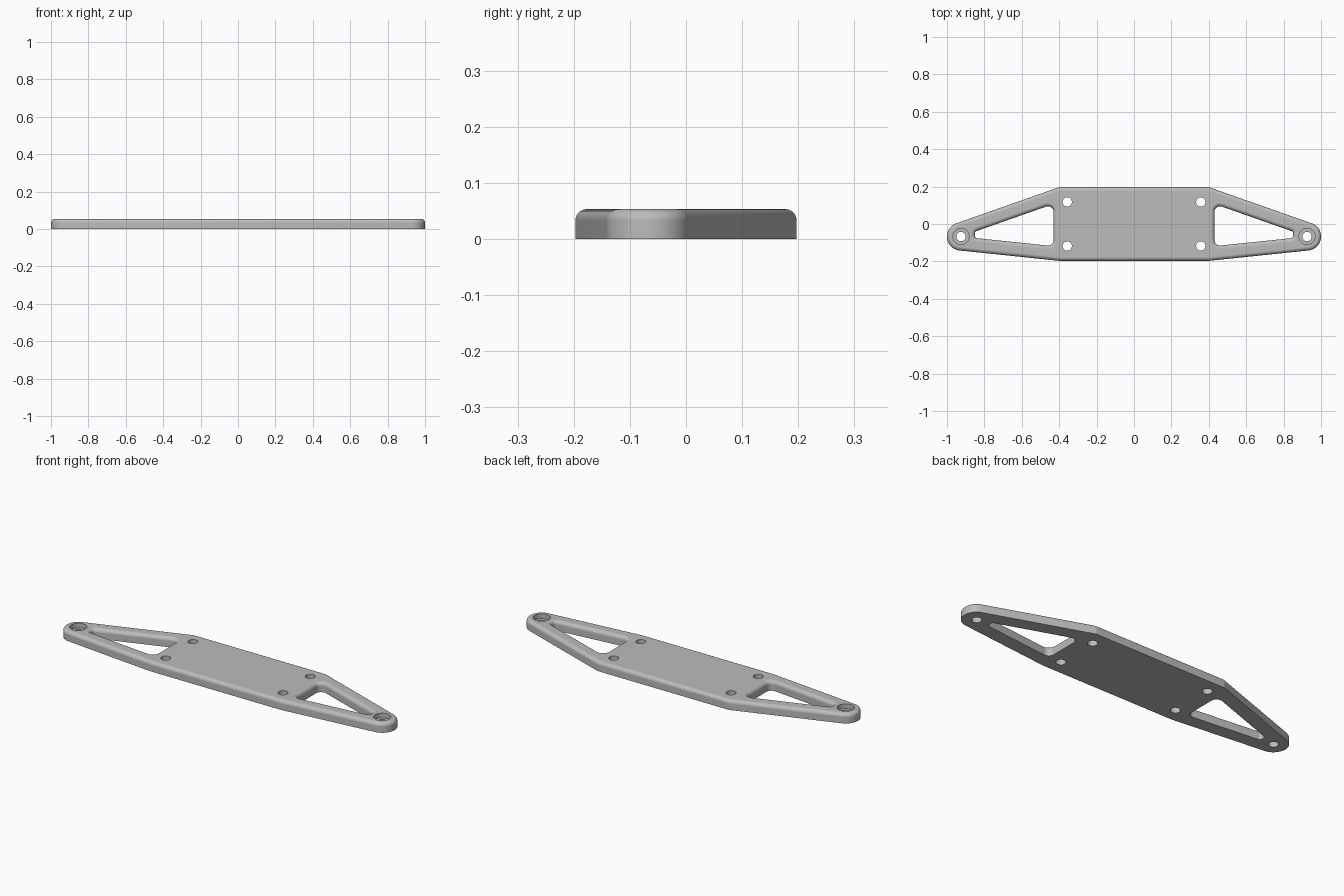
import bpy, bmesh, math
from mathutils import Vector

cube = bpy.data.objects.get("Cube")
if cube:
    bpy.data.objects.remove(cube)

THICK, FILLET = 0.053, 0.02
HALF_X, HALF_Y = 0.4, 0.197
END, END_R = Vector((0.925, -0.067)), 0.075


def polar(angle, r=1.0):
    return Vector((math.cos(angle), math.sin(angle)))* r


def arc(centre, r, a, b, steps):
    return [centre + polar(a + (b - a) * i / steps, r) for i in range(steps + 1)]


def circle(x, y, r, steps=40):
    return arc(Vector((x, y)), r, 0, 2 * math.pi, steps)[:-1]


def mirror(loop):
    return [Vector((-p.x, p.y)) for p in reversed(loop)]


def rounded(corners, radii, steps=8):
    """Counter-clockwise convex polygon with rounded corners."""
    out = []
    for i, p in enumerate(corners):
        u = (corners[i - 1] - p).normalized()
        v = (corners[(i + 1) % len(corners)] - p).normalized()
        half = u.angle(v) / 2
        c = p + (u + v).normalized() * radii[i] / math.sin(half)
        start = math.atan2(-u.x, u.y)
        start = math.atan2(*reversed((p + u * radii[i] / math.tan(half) - c)))
        out += arc(c, radii[i], start, start + math.pi - 2 * half, steps)
    return out


def inset(loop, d):
    """Move every edge of a counter-clockwise loop inward by d."""
    out = []
    for i, p in enumerate(loop):
        e1 = (p - loop[i - 1]).normalized()
        e2 = (loop[(i + 1) % len(loop)] - p).normalized()
        n1, n2 = Vector((-e1.y, e1.x)), Vector((-e2.y, e2.x))
        out.append(p + (n1 + n2) * d / (1 + n1.dot(n2)))
    return out


def wall(bm, loop, profile):
    """Stack insets of a loop; return bottom and top edges."""
    rings = [[bm.verts.new((p.x, p.y, z)) for p in inset(loop, d)] for d, z in profile]
    n = len(loop)
    for low, high in zip(rings, rings[1:]):
        for i in range(n):
            j = (i + 1) % n
            bm.faces.new((low[i], low[j], high[j], high[i]))
    return [[bm.edges.get((r[i], r[(i + 1) % n])) for i in range(n)]
            for r in (rings[0], rings[-1])]


# Outline: central rectangle joined by tangents to a round at each end
def tangent(corner, side):
    d = corner - END
    return math.atan2(d.y, d.x) % (2 * math.pi) - side * math.acos(END_R / d.length)


upper, lower = Vector((HALF_X, HALF_Y)), Vector((HALF_X, -HALF_Y))
a_up = tangent(upper, 1)
a_low = tangent(lower, -1) - 2 * math.pi
right_side = [lower] + arc(END, END_R, a_low, a_up, 28) + [upper]
outline = right_side + mirror(right_side)

# Window: bounded by lines parallel to the tapered edges
dir_up = Vector((-math.sin(a_up), math.cos(a_up)))
dir_low = Vector((math.sin(a_low), -math.cos(a_low)))


def on_line(direction, x):
    return END + direction * ((x - END.x) / direction.x)


window = rounded([on_line(dir_low, 0.43), on_line(dir_low, 0.85),
                  on_line(dir_up, 0.85), on_line(dir_up, 0.43)],
                 [0.03, 0.012, 0.012, 0.03])

# Vertical profiles as (inset, height)
curve = [(FILLET * (1 - math.cos(t)), THICK - FILLET + FILLET * math.sin(t))
         for t in [math.pi / 2 * i / 8 for i in range(9)]]
edge_profile = [(0, 0)] + curve
window_profile = [(-d, z) for d, z in edge_profile]
straight = [(0, 0), (0, THICK)]
counterbore = [(0, 0), (0, 0.027), (-0.018, 0.027), (-0.018, THICK)]

bm = bmesh.new()
walls = [wall(bm, outline, edge_profile)]
for w in (window, mirror(window)):
    walls.append(wall(bm, w, window_profile))
for s in (-1, 1):
    walls.append(wall(bm, circle(s * END.x, END.y, 0.025), counterbore))
    for y in (-0.118, 0.118):
        walls.append(wall(bm, circle(s * 0.357, y, 0.025), straight))

# Flat bottom and top with all openings
for k, nz in ((0, -1), (1, 1)):
    bmesh.ops.triangle_fill(bm, use_beauty=True, use_dissolve=False,
                            edges=[e for w in walls for e in w[k]], normal=(0, 0, nz))
bmesh.ops.recalc_face_normals(bm, faces=bm.faces)

mesh = bpy.data.meshes.new("mounting_plate")
bm.to_mesh(mesh)
bm.free()
plate = bpy.data.objects.new("mounting_plate", mesh)
bpy.context.collection.objects.link(plate)

# Material
grey = bpy.data.materials.new("light_grey")
grey.use_nodes = True
colour = (0.5, 0.5, 0.5, 1)
grey.diffuse_color = colour
grey.node_tree.nodes["Principled BSDF"].inputs["Base Color"].default_value = colour
mesh.materials.append(grey)

# Smooth fillets, crisp corners
bpy.ops.object.select_all(action='DESELECT')
plate.select_set(True)
bpy.context.view_layer.objects.active = plate
bpy.ops.object.shade_smooth_by_angle(angle=math.radians(15))
normals = plate.modifiers.new("even_normals", 'WEIGHTED_NORMAL')
normals.keep_sharp = True
